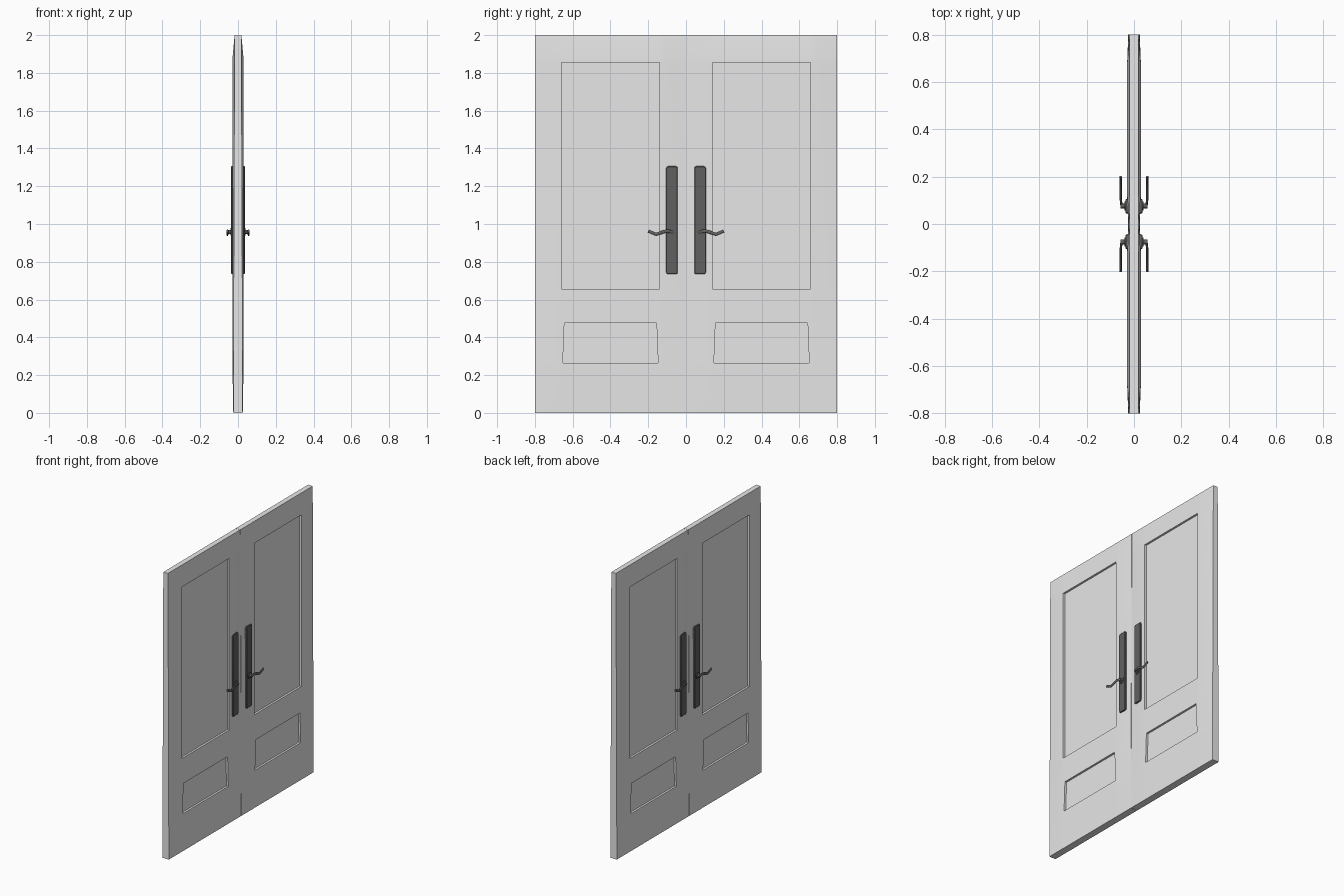
import bpy
import bmesh
import math
from mathutils import Matrix, Vector

cube = bpy.data.objects.get("Cube")
if cube:
    bpy.data.objects.remove(cube, do_unlink=True)


def material(name, value):
    mat = bpy.data.materials.new(name)
    mat.use_nodes = True
    color = (value, value, value, 1)
    mat.diffuse_color = color
    mat.node_tree.nodes["Principled BSDF"].inputs["Base Color"].default_value = color
    return mat


paint = material("pale grey paint", 0.8)
metal = material("dark metal", 0.12)


def finish(obj, mat, angle=30):
    """Colour, shade, and repeat on both faces and both leaves."""
    obj.data.materials.append(mat)
    bpy.ops.object.select_all(action="DESELECT")
    obj.select_set(True)
    bpy.context.view_layer.objects.active = obj
    bpy.ops.object.shade_smooth_by_angle(angle=math.radians(angle))
    mirror = obj.modifiers.new("Mirror", "MIRROR")
    mirror.use_axis = (True, True, False)
    mirror.merge_threshold = 0.0004


def add_mesh(name, bm, mat, angle=30):
    mesh = bpy.data.meshes.new(name)
    bm.to_mesh(mesh)
    bm.free()
    obj = bpy.data.objects.new(name, mesh)
    bpy.context.collection.objects.link(obj)
    finish(obj, mat, angle)
    return obj


# Door leaf: tapered border around a raised frame with two sunken panels
ys = [0.001, 0.12, 0.14, 0.66, 0.68, 0.8]
zs = [0, 0.22, 0.265, 0.475, 0.655, 1.855, 1.88, 2]
lower_inset = {2: 0.008, 3: 0.016}


def leaf_point(i, j):
    y, z = ys[i], zs[j]
    if i in (2, 3):
        y += lower_inset.get(j, 0) * (1 if i == 2 else -1)
    border = i in (0, len(ys) - 1) or j in (0, len(zs) - 1)
    x = 0.025 - 0.0035 * z if border else 0.029
    return (x, y, z)


bm = bmesh.new()
grid = [[bm.verts.new(leaf_point(i, j)) for j in range(len(zs))] for i in range(len(ys))]
panels = []
for i in range(len(ys) - 1):
    for j in range(len(zs) - 1):
        face = bm.faces.new((grid[i][j], grid[i + 1][j], grid[i + 1][j + 1], grid[i][j + 1]))
        if i == 2 and j in (2, 4):
            panels.append(face)

rim = [e for e in bm.edges if e.is_boundary]
wall = bmesh.ops.extrude_edge_only(bm, edges=rim)["geom"]
for v in wall:
    if isinstance(v, bmesh.types.BMVert):
        v.co.x = 0

for face in panels:
    sunk = bmesh.ops.extrude_discrete_faces(bm, faces=[face])["faces"][0]
    for v in sunk.verts:
        v.co.x = 0.015
bmesh.ops.recalc_face_normals(bm, faces=bm.faces)
add_mesh("door_leaves", bm, paint)

# Tall handle plate with rounded corners and a softened front edge
bm = bmesh.new()
bmesh.ops.create_cube(bm, size=1)
bmesh.ops.scale(bm, vec=(0.026, 0.06, 0.572), verts=bm.verts)
bmesh.ops.translate(bm, vec=(0.023, 0.075, 1.02), verts=bm.verts)
corners = [e for e in bm.edges if abs(e.verts[0].co.x - e.verts[1].co.x) > 0.01]
bmesh.ops.bevel(bm, geom=corners, offset=0.01, segments=3, profile=0.5, affect="EDGES")
front = [e for e in bm.edges if all(v.co.x > 0.03 for v in e.verts)]
bmesh.ops.bevel(bm, geom=front, offset=0.003, segments=1, affect="EDGES")
add_mesh("handle_plates", bm, metal)

# Round collar and spindle behind each lever
bm = bmesh.new()
for radius, start, end in ((0.02, 0.03, 0.041), (0.01, 0.038, 0.056)):
    turn = Matrix.Translation(Vector(((start + end) / 2, 0.076, 0.958))) @ Matrix.Rotation(math.pi / 2, 4, "Y")
    bmesh.ops.create_cone(bm, cap_ends=True, segments=20, radius1=radius,
                          radius2=radius, depth=end - start, matrix=turn)
add_mesh("handle_collars", bm, metal)

# Wavy lever: flat oval section swept outwards
path = [(0.046, 0.072, 0.958), (0.053, 0.08, 0.96), (0.056, 0.105, 0.963),
        (0.056, 0.13, 0.955), (0.056, 0.158, 0.945), (0.056, 0.18, 0.954), (0.056, 0.2, 0.963)]
bm = bmesh.new()
sides = 10
rings = []
for k, p in enumerate(path):
    along = (Vector(path[min(k + 1, len(path) - 1)]) - Vector(path[max(k - 1, 0)])).normalized()
    flat = along.cross(Vector((0, 0, 1))).normalized()
    tall = flat.cross(along)
    ring = []
    for s in range(sides):
        a = math.tau * s / sides
        ring.append(bm.verts.new(Vector(p) + flat * 0.005 * math.cos(a) + tall * 0.009 * math.sin(a)))
    rings.append(ring)
for a, b in zip(rings, rings[1:]):
    for s in range(sides):
        t = (s + 1) % sides
        bm.faces.new((a[s], a[t], b[t], b[s]))
bm.faces.new(rings[0])
bm.faces.new(rings[-1])
bmesh.ops.recalc_face_normals(bm, faces=bm.faces)
add_mesh("handle_levers", bm, metal, 50)
